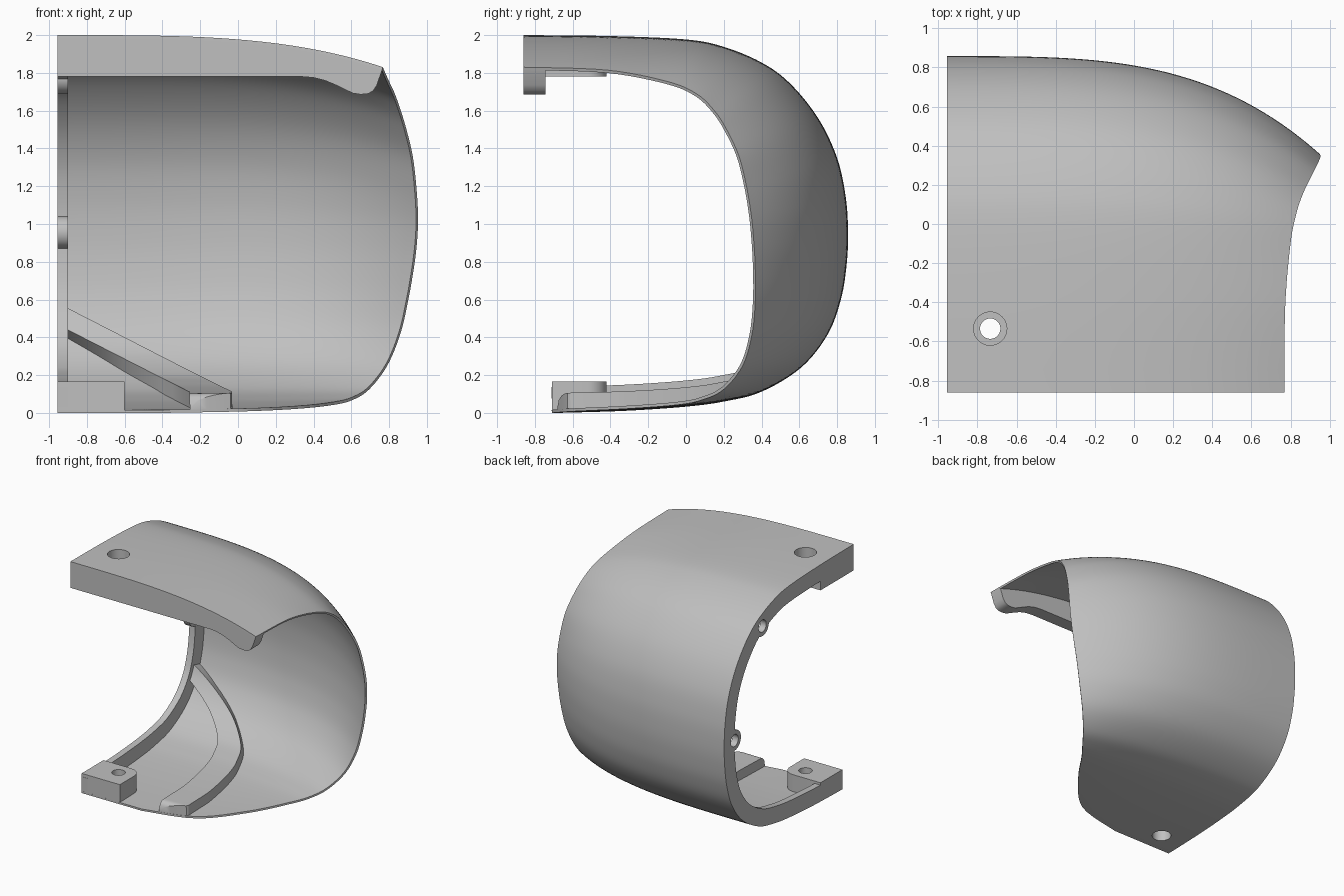
import bpy, bmesh, math
from mathutils import Vector

if "Cube" in bpy.data.objects:
    bpy.data.objects.remove(bpy.data.objects["Cube"])

grey = bpy.data.materials.new("plain_grey")
grey.use_nodes = True
grey.diffuse_color = (0.53, 0.53, 0.53, 1)
grey.node_tree.nodes["Principled BSDF"].inputs["Base Color"].default_value = (0.53, 0.53, 0.53, 1)

LEFT = -0.955      # flat open end
RIM_IN = -0.9      # inner side of the thick rim
SCREW = (-0.735, -0.535)
SKIN = 0.016       # shell thickness
RIB = 0.1          # rib depth under the skin

# Guide rows from top lip round the back to the bottom lip:
# y, z at the open end, then x, y, z on the curved trim edge
GUIDES = [Vector(g) for g in (
    (-.86, 2, .768, -.86, 1.83), (-.4, 1.995, .773, -.42, 1.815),
    (0, 1.977, .8, -.1, 1.755), (.2, 1.938, .83, .055, 1.69),
    (.4, 1.855, .862, .15, 1.6), (.55, 1.745, .892, .215, 1.5),
    (.7, 1.56, .925, .28, 1.36), (.8, 1.35, .944, .32, 1.2),
    (.846, 1.14, .953, .345, 1.05), (.858, .95, .949, .358, .92),
    (.85, .78, .933, .366, .78), (.82, .6, .902, .367, .6),
    (.75, .415, .86, .35, .42), (.61, .24, .79, .3, .25),
    (.4, .112, .695, .2, .125), (.2, .06, .61, .09, .07),
    (0, .033, .51, -.04, .043), (-.3, .012, .32, -.31, .022),
    (-.6, .002, .03, -.6, .008), (-.71, 0, -.4, -.71, 0))]
LAST = len(GUIDES) - 1


def guide(t):
    """Smooth interpolation between the guide rows."""
    i = min(max(int(t), 0), LAST - 1)
    u = t - i
    a, b, c, d = (GUIDES[min(max(k, 0), LAST)] for k in range(i - 1, i + 3))
    return (b * 2 + (c - a) * u + (a * 2 - b * 5 + c * 4 - d) * u**2
            + (b * 3 - a - c * 3 + d) * u**3) / 2


def outer(t, f):
    y, z, ex, ey, ez = guide(t)
    w = max(f, 0) ** 3.4
    return Vector((LEFT + (ex - LEFT) * f, y + (ey - y) * w, z + (ez - z) * w))


def surface(t, f, depth):
    """Point at a depth under the outer skin."""
    h = 0.02
    along = outer(min(t + h, LAST), f) - outer(max(t - h, 0), f)
    across = outer(t, f + h) - outer(t, max(f - h, 0))
    return outer(t, f) + along.cross(across).normalized() * depth


def fraction(t, x):
    return (x - LEFT) / (guide(t)[2] - LEFT)


def finish(name, bm):
    bmesh.ops.recalc_face_normals(bm, faces=bm.faces)
    mesh = bpy.data.meshes.new(name)
    bm.to_mesh(mesh)
    bm.free()
    mesh.materials.append(grey)
    ob = bpy.data.objects.new(name, mesh)
    bpy.context.collection.objects.link(ob)
    return ob


def layer(name, rows, span, cols, top, bottom):
    """Solid slab that follows the skin; bottom(t) is its depth along the row."""
    bm = bmesh.new()
    grids = []
    for depth in (lambda t: top, bottom):
        grid = []
        for t in rows:
            a, b = span(t)
            grid.append([bm.verts.new(surface(t, a + (b - a) * c / cols, depth(t)))
                         for c in range(cols + 1)])
        grids.append(grid)
    n = len(rows) - 1
    for g in grids:
        for r in range(n):
            for c in range(cols):
                bm.faces.new((g[r][c], g[r][c + 1], g[r + 1][c + 1], g[r + 1][c]))
    o, i = grids
    for r in range(n):
        for c in (0, cols):
            bm.faces.new((o[r][c], o[r + 1][c], i[r + 1][c], i[r][c]))
    for c in range(cols):
        for r in (0, n):
            bm.faces.new((o[r][c], o[r][c + 1], i[r][c + 1], i[r][c]))
    return finish(name, bm)


def prism(name, points, direction):
    bm = bmesh.new()
    face = bm.faces.new([bm.verts.new(p) for p in points])
    made = bmesh.ops.extrude_face_region(bm, geom=[face])["geom"]
    bmesh.ops.translate(bm, vec=direction,
                        verts=[v for v in made if isinstance(v, bmesh.types.BMVert)])
    return finish(name, bm)


def cylinder(name, start, axis, radius, length):
    side = Vector((axis.y, axis.z, axis.x))
    up = axis.cross(side)
    turn = [2 * math.pi * k / 40 for k in range(40)]
    ring = [Vector(start) + (side * math.cos(a) + up * math.sin(a)) * radius for a in turn]
    return prism(name, ring, axis * length)


def drill(parts, start, axis, radius, length):
    cutter = cylinder("cutter", start, axis, radius, length)
    cutter.hide_render = True
    for ob in parts:
        mod = ob.modifiers.new("hole", "BOOLEAN")
        mod.operation, mod.solver, mod.object = "DIFFERENCE", "EXACT", cutter
        bpy.context.view_layer.objects.active = ob
        bpy.ops.object.modifier_apply(modifier=mod.name)
    bpy.data.objects.remove(cutter)


X, Z = Vector((1, 0, 0)), Vector((0, 0, 1))
rows = [k / 6 for k in range(LAST * 6 + 1)]
rim_rows = [0.01] + rows[1:-1] + [LAST - 0.01]

# Thin curved shell and its thick rim at the open end
shell = layer("shell", rows, lambda t: (0, 1), 40, 0, lambda t: SKIN)
rim = layer("rim", rim_rows, lambda t: (0, fraction(t, RIM_IN)), 2, 0.001, lambda t: 0.138)


# Diagonal rib: straight along the floor, then climbing the back wall
def rib_span(t):
    x = -0.255 - max(0, surface(t, 0.3, RIB).z - 0.11) / 0.51
    ends = (max(x, LEFT + 0.01), max(x + 0.225, LEFT + 0.02))
    return [min(fraction(t, e), 0.99) for e in ends]


# The rib rounds off towards the floor edge
RIB_ROUND, RIB_END = LAST - 0.9, LAST - 0.42


def rib_depth(t):
    u = max(0, (t - RIB_ROUND) / (RIB_END - RIB_ROUND))
    return SKIN + (RIB - SKIN) * math.sqrt(max(0.01, 1 - u * u))


rib_start = 10.8
rib_rows = [rib_start + (RIB_END - rib_start) * k / 90 for k in range(91)]
rib = layer("diagonal_rib", rib_rows, rib_span, 6, 0.008, rib_depth)

# Front lip under the top edge, with a rounded dip near the trim
lip_low = [(LEFT, 1.78), (.34, 1.78), (.4, 1.775), (.46, 1.76), (.52, 1.735), (.57, 1.71),
           (.61, 1.692), (.65, 1.686), (.69, 1.69), (.715, 1.705), (.735, 1.735), (.766, 1.824)]
lip_high = [outer(0, 1 - k / 20) for k in range(1, 21)]
lip = prism("front_lip",
            [(x, -0.86, z) for x, z in lip_low] + [(p.x, -0.86, p.z - 0.008) for p in lip_high],
            Vector((0, 0.115, 0)))


# Screw blocks with one rounded corner, top and bottom
def screw_block(name, front, low, high):
    r, right, back = 0.1, -0.6, -0.42
    arc = [(right - r + r * math.cos(a), back - r + r * math.sin(a))
           for a in (math.pi / 2 * k / 8 for k in range(9))]
    outline = [(LEFT, front), (right, front)] + arc + [(LEFT, back)]
    return prism(name, [(x, y, low) for x, y in outline], Z * (high - low))


top_block = screw_block("top_screw_block", -0.8, 1.78, 1.985)
floor_block = screw_block("floor_screw_block", -0.71, 0.014, 0.165)

# Pin bosses on the rim
pins = [(LEFT, 0.72, 0.955), (LEFT, 0.35, 1.775)]
bosses = [cylinder("rim_boss", p, X, 0.085, RIM_IN - LEFT) for p in pins]

# Holes
drill([shell, top_block], (*SCREW, 1.7), Z, 0.085, 0.5)
drill([shell, floor_block], (*SCREW, -0.1), Z, 0.052, 0.4)
drill([shell, floor_block], (*SCREW, -0.1), Z, 0.075, 0.21)
for p, boss in zip(pins, bosses):
    drill([rim, boss], (LEFT - 0.05, *p[1:]), X, 0.05, 0.2)

# Smooth curved faces, sharp edges
for ob in [shell, rim, rib, lip, top_block, floor_block] + bosses:
    bpy.ops.object.select_all(action="DESELECT")
    ob.select_set(True)
    bpy.context.view_layer.objects.active = ob
    bpy.ops.object.shade_smooth_by_angle(angle=math.radians(30))
